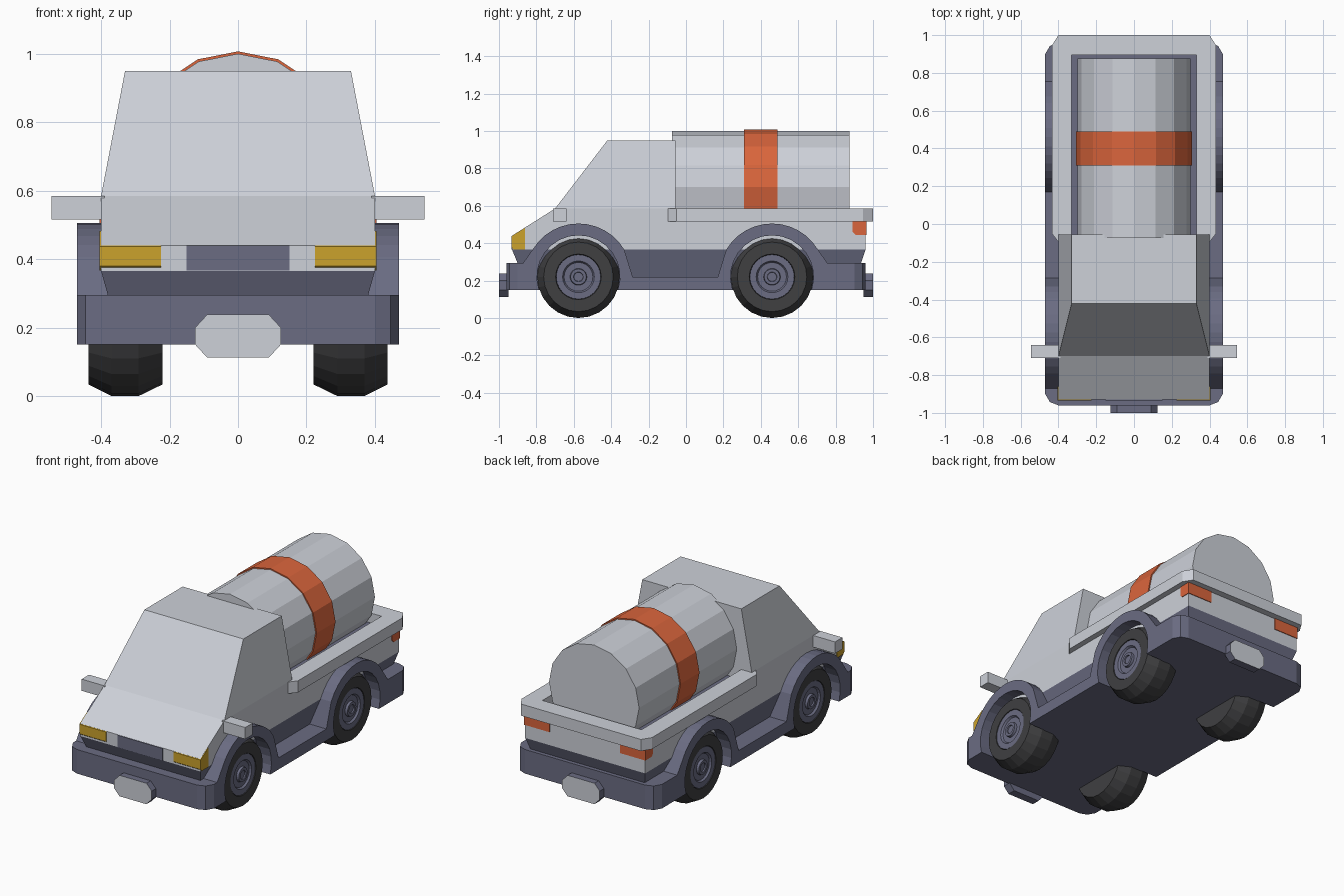
import bpy, bmesh, math
from mathutils import Vector

if "Cube" in bpy.data.objects:
    bpy.data.objects.remove(bpy.data.objects["Cube"])


def material(name, rgb):
    m = bpy.data.materials.new(name)
    m.diffuse_color = (*rgb, 1)
    m.use_nodes = True
    m.node_tree.nodes["Principled BSDF"].inputs["Base Color"].default_value = m.diffuse_color
    return m


LIGHT = material("light grey paint", (0.61, 0.635, 0.69))
SLATE = material("slate trim", (0.145, 0.15, 0.225))
TYRE = material("black rubber", (0.05, 0.05, 0.053))
ORANGE = material("orange", (0.70, 0.13, 0.045))
YELLOW = material("yellow lamp", (0.60, 0.36, 0.025))


def finish(name, bm, *mats):
    bmesh.ops.recalc_face_normals(bm, faces=bm.faces)
    mesh = bpy.data.meshes.new(name)
    bm.to_mesh(mesh)
    bm.free()
    for m in mats:
        mesh.materials.append(m)
    ob = bpy.data.objects.new(name, mesh)
    bpy.context.collection.objects.link(ob)
    return ob


def loft(name, ring_a, ring_b, *mats, end_mat=None):
    """Solid between two rings with equal point counts; ring_b's cap may be coloured."""
    bm = bmesh.new()
    a = [bm.verts.new(p) for p in ring_a]
    b = [bm.verts.new(p) for p in ring_b]
    bm.faces.new(a)
    cap = bm.faces.new(b)
    if end_mat is not None:
        cap.material_index = end_mat
    n = len(a)
    for i in range(n):
        j = (i + 1) % n
        bm.faces.new((a[i], a[j], b[j], b[i]))
    return finish(name, bm, *mats)


def prism(name, pts, axis, lo, hi, *mats, end_mat=None):
    """Extrude a 2D outline along an axis: x takes (y,z), y takes (x,z), z takes (x,y)."""
    place = {"x": lambda p, t: (t, p[0], p[1]),
             "y": lambda p, t: (p[0], t, p[1]),
             "z": lambda p, t: (p[0], p[1], t)}[axis]
    return loft(name, [place(p, lo) for p in pts], [place(p, hi) for p in pts],
                *mats, end_mat=end_mat)


def box(name, x, y, z, mat):
    rect = [(x[0], y[0]), (x[1], y[0]), (x[1], y[1]), (x[0], y[1])]
    return prism(name, rect, "z", z[0], z[1], mat)


def rect_ring(x, y0, y1, z):
    return [(-x, y0, z), (x, y0, z), (x, y1, z), (-x, y1, z)]


def arc(cy, cz, r, a0, a1, n):
    out = []
    for i in range(n + 1):
        a = math.radians(a0 + (a1 - a0) * i / n)
        out.append((cy + r * math.cos(a), cz + r * math.sin(a)))
    return out


def symmetric(half):
    return half + [(-x, y) for x, y in reversed(half)]


AXLES = {"front": -0.575, "rear": 0.46}
AXLE_Z = 0.22

# Chassis floor and the skirt that tapers in under the body
box("chassis_floor", (-0.36, 0.36), (-0.88, 0.77), (0.15, 0.22), SLATE)
loft("lower_skirt", rect_ring(0.358, -0.868, 0.91, 0.215),
     rect_ring(0.40, -0.93, 0.96, 0.365), SLATE)

# Bumpers with chamfered corners
prism("front_bumper", symmetric([(0.47, -0.87), (0.47, -0.90), (0.445, -0.943), (0.40, -0.96)]),
      "z", 0.15, 0.295, SLATE)
prism("rear_bumper", symmetric([(0.47, 0.755), (0.47, 0.90), (0.445, 0.943), (0.40, 0.96)]),
      "z", 0.15, 0.295, SLATE)

# Side sills with raised wheel arches and wheel openings
notch = math.degrees(math.asin(0.07 / 0.222))
sill = [(-0.87, 0.15), (-0.87, 0.295)]
sill += arc(AXLES["front"], AXLE_Z, 0.285, 149, 31, 12)
sill += [(-0.285, 0.22), (0.17, 0.22)]
sill += arc(AXLES["rear"], AXLE_Z, 0.285, 149, 31, 12)
sill += [(0.755, 0.295), (0.755, 0.15)]
for y in (AXLES["rear"], AXLES["front"]):
    sill += arc(y, AXLE_Z, 0.222, -notch, 180 + notch, 16)
for side, s in (("right", 1), ("left", -1)):
    prism(side + "_sill_and_arches", sill, "x", 0.35 * s, 0.47 * s, SLATE)

# Wheels: revolved tyre and stepped rim
def revolve(name, profile, cy, s, mat, n=24):
    bm = bmesh.new()
    vs = [bm.verts.new((s * x, cy, AXLE_Z + r)) for x, r in profile]
    edges = [bm.edges.new(pair) for pair in zip(vs, vs[1:])]
    bmesh.ops.spin(bm, geom=vs + edges, cent=Vector((0, cy, AXLE_Z)), axis=(1, 0, 0),
                   angle=2 * math.pi, steps=n)
    bmesh.ops.remove_doubles(bm, verts=bm.verts, dist=0.0005)
    return finish(name, bm, mat)


tyre = [(0.22, 0), (0.22, 0.186), (0.29, 0.22), (0.37, 0.22), (0.437, 0.186),
        (0.437, 0.122), (0.42, 0.118), (0.42, 0)]
rim = [(0.40, 0.119), (0.434, 0.119), (0.434, 0.085), (0.423, 0.077), (0.423, 0.045),
       (0.437, 0.042), (0.437, 0.026), (0.43, 0.024), (0.43, 0)]
for end, y in AXLES.items():
    for side, s in (("right", 1), ("left", -1)):
        revolve(f"{end}_{side}_tyre", tyre, y, s, TYRE)
        revolve(f"{end}_{side}_rim", rim, y, s, SLATE)

# Body with sloping bonnet and low rear bed
prism("body", [(-0.93, 0.365), (-0.93, 0.44), (-0.70, 0.585), (-0.055, 0.585),
               (-0.055, 0.515), (0.96, 0.515), (0.96, 0.365)], "x", -0.40, 0.40, LIGHT)

# Cab
loft("cab", rect_ring(0.40, -0.70, -0.055, 0.585), rect_ring(0.33, -0.42, -0.055, 0.95), LIGHT)

# Bed rim (U shape) and bed floor
prism("bed_rim", symmetric([(0.33, 0.895), (0.33, -0.095), (0.40, -0.095), (0.435, -0.05),
                            (0.435, 0.945), (0.40, 1.0)]), "z", 0.515, 0.585, LIGHT)
box("bed_floor", (-0.34, 0.34), (-0.06, 0.90), (0.45, 0.525), SLATE)

# Tank with a painted band, 16 sides
prism("tank", arc(0, 0.70, 0.30, 90, 427.5, 15), "y", -0.075, 0.875, LIGHT)
prism("tank_band", arc(0, 0.70, 0.307, 90, 427.5, 15), "y", 0.31, 0.49, ORANGE)

# Grille, lamps and mirrors
box("grille", (-0.15, 0.15), (-0.934, -0.92), (0.366, 0.439), SLATE)
for side, s in (("right", 1), ("left", -1)):
    prism(side + "_headlight", [(-0.934, 0.38), (-0.934, 0.437), (-0.86, 0.482),
                                (-0.86, 0.366), (-0.92, 0.366)],
          "x", 0.225 * s, 0.404 * s, YELLOW)
    prism(side + "_tail_light", [(0.89, 0.515), (0.964, 0.515), (0.964, 0.445),
                                 (0.905, 0.445), (0.89, 0.46)],
          "x", 0.235 * s, 0.404 * s, ORANGE)
    box(side + "_mirror", sorted((0.39 * s, 0.545 * s)), (-0.71, -0.64), (0.515, 0.585), LIGHT)

# Octagonal plates: slate edge, light face
plate = [(-0.125, 0.15), (-0.09, 0.112), (0.09, 0.112), (0.125, 0.15),
         (0.125, 0.20), (0.09, 0.238), (-0.09, 0.238), (-0.125, 0.20)]
for name, s in (("front_plate", -1), ("rear_plate", 1)):
    prism(name, plate, "y", 0.95 * s, 1.0 * s, SLATE, LIGHT, end_mat=1)
